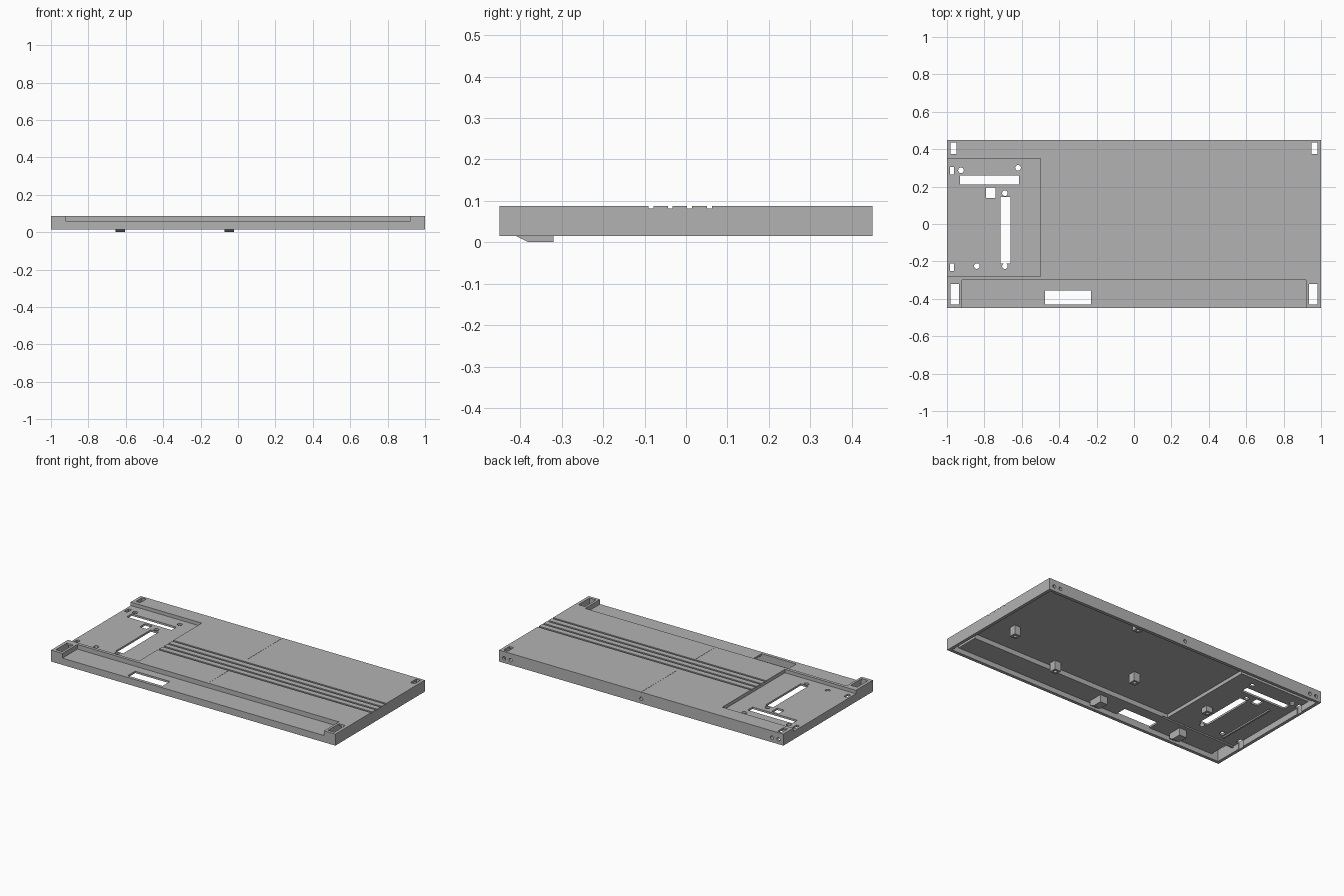
import bpy, bmesh, math
from mathutils import Matrix, Vector

default = bpy.data.objects.get("Cube")
if default:
    bpy.data.objects.remove(default, do_unlink=True)

grey = bpy.data.materials.new("plain grey")
grey.use_nodes = True
grey.diffuse_color = (0.45, 0.45, 0.45, 1)
grey.node_tree.nodes["Principled BSDF"].inputs["Base Color"].default_value = (0.45, 0.45, 0.45, 1)

TOP, RIM, WALL = 0.088, 0.015, 0.02
DECK = 0.076          # underside of the main deck


def add_object(name, bm):
    bmesh.ops.recalc_face_normals(bm, faces=bm.faces)
    mesh = bpy.data.meshes.new(name)
    bm.to_mesh(mesh)
    bm.free()
    mesh.materials.append(grey)
    obj = bpy.data.objects.new(name, mesh)
    bpy.context.collection.objects.link(obj)
    return obj


def box(name, x0, x1, y0, y1, z0, z1):
    bm = bmesh.new()
    size = Matrix.Diagonal((x1 - x0, y1 - y0, z1 - z0, 1))
    mid = Vector((x0 + x1, y0 + y1, z0 + z1)) / 2
    bmesh.ops.create_cube(bm, size=1, matrix=Matrix.Translation(mid) @ size)
    return add_object(name, bm)


def rod(name, place, radius, depth, turn=0):
    bm = bmesh.new()
    bmesh.ops.create_cone(bm, cap_ends=True, segments=24, radius1=radius, radius2=radius,
                          depth=depth, matrix=Matrix.Translation(place) @ Matrix.Rotation(turn, 4, "X"))
    return add_object(name, bm)


def cut(target, cutter):
    mod = target.modifiers.new("cut", "BOOLEAN")
    mod.operation = "DIFFERENCE"
    mod.solver = "EXACT"
    mod.object = cutter
    cutter.hide_render = True
    bpy.context.view_layer.objects.active = target
    bpy.ops.object.modifier_apply(modifier=mod.name)
    bpy.data.objects.remove(cutter, do_unlink=True)


def cut_box(*bounds):
    cut(tray, box("cutter", *bounds))


def cut_through(x0, x1, y0, y1):
    cut_box(x0, x1, y0, y1, -0.1, 0.2)


# Tray body
tray = box("tray_body", -1, 1, -0.45, 0.45, RIM, TOP)

# Hollow underside, following the steps of the top
edge, back = 1 - WALL, 0.45 - WALL
cut_box(-edge, edge, -back, back, -0.1, 0.046)
cut_box(-0.488, edge, -0.288, back, 0.03, DECK)
cut_box(-edge, -0.4, 0.362, back, 0.03, DECK)
cut_box(-edge, -0.45, -0.292, 0.4, 0.03, 0.054)
cut_box(0.932, edge, -back, -0.2, 0.03, DECK)
cut_box(-edge, -0.932, -back, -0.305, 0.03, DECK)

# Front ledge and open-ended recess
cut_box(-0.92, 0.92, -0.6, -0.30, 0.058, 0.2)
cut_box(-1.1, -0.5, -0.28, 0.35, 0.066, 0.2)

# Long grooves and centre seam
for y in (-0.085, -0.038, 0.009, 0.057):
    cut_box(-0.55, 1.1, y - 0.006, y + 0.006, 0.081, 0.2)
for y0, y1 in ((-0.31, -0.1), (0.1, 0.46)):
    cut_box(-0.0012, 0.0012, y0, y1, 0.087, 0.2)

# Ledge window and corner slots
cut_through(-0.475, -0.23, -0.43, -0.355)
for s in (-1, 1):
    for a, b, y0, y1 in ((0.935, 0.98, -0.43, -0.32), (0.95, 0.98, 0.375, 0.435)):
        cut_through(min(s * a, s * b), max(s * a, s * b), y0, y1)

# Recess slots
for slot in ((-0.93, -0.615, 0.21, 0.26), (-0.79, -0.74, 0.14, 0.195),
             (-0.715, -0.66, -0.21, 0.145), (-0.985, -0.963, 0.265, 0.305),
             (-0.985, -0.963, -0.25, -0.21)):
    cut_through(*slot)

# Recess screw holes
for x, y in ((-0.925, 0.287), (-0.62, 0.30), (-0.69, 0.165), (-0.69, -0.225), (-0.84, -0.225)):
    cut(tray, rod("cutter", (x, y, 0.05), 0.015, 0.2))

# Back wall holes
for x in (-0.965, -0.92, 0, 0.92, 0.965):
    cut(tray, rod("cutter", (x, 0.44, 0.045), 0.011, 0.06, math.pi / 2))

# Screw posts under the deck
for i, (x, y, top) in enumerate(((0.8, -0.09, DECK), (0.37, -0.25, DECK), (-0.055, -0.06, DECK),
                                 (0.31, 0.405, DECK), (-0.59, -0.06, 0.054))):
    post = box(f"screw_post_{i + 1}", x - 0.022, x + 0.022, y - 0.022, y + 0.022, 0.02, top + 0.003)
    cut(post, rod("cutter", (x, y, 0.02), 0.01, 0.04))

# Rib under the recess
box("recess_rib", -0.875, -0.865, -0.25, 0.15, 0.045, 0.057)

# Wedge feet under the ledge
for name, x in (("right_foot", -0.63), ("centre_foot", -0.047)):
    bm = bmesh.new()
    profile = [(-0.41, 0.048), (-0.41, RIM), (-0.38, 0), (-0.32, 0), (-0.32, 0.048)]
    face = bm.faces.new([bm.verts.new((x - 0.026, y, z)) for y, z in profile])
    side = bmesh.ops.extrude_face_region(bm, geom=[face])
    moved = [v for v in side["geom"] if isinstance(v, bmesh.types.BMVert)]
    bmesh.ops.translate(bm, verts=moved, vec=(0.052, 0, 0))
    add_object(name, bm)
